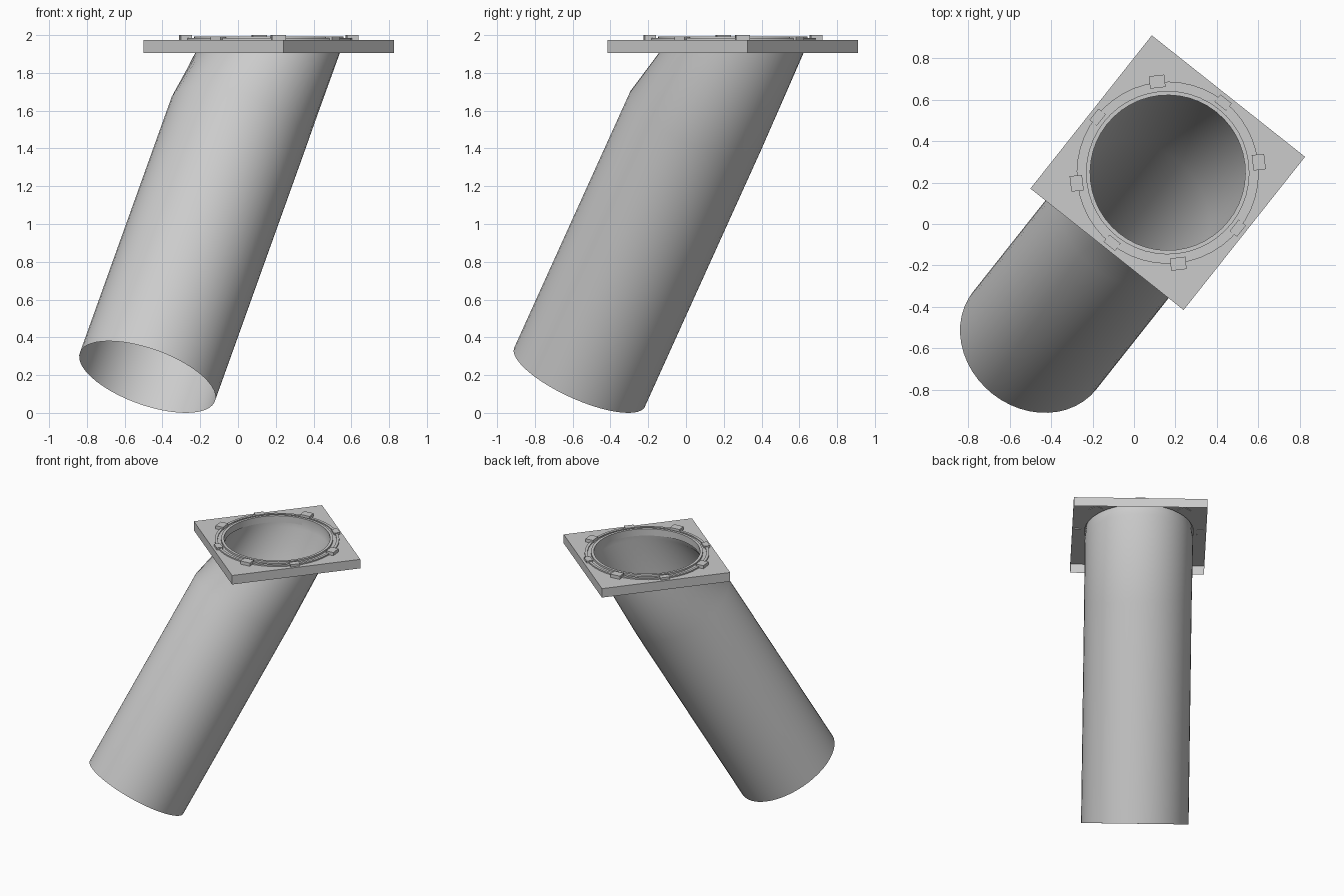
import bpy, bmesh, math
from mathutils import Vector, Matrix

cube = bpy.data.objects.get("Cube")
if cube:
    bpy.data.objects.remove(cube, do_unlink=True)

grey = bpy.data.materials.new("plain_grey")
grey.use_nodes = True
COLOUR = (0.6, 0.6, 0.6, 1)
grey.diffuse_color = COLOUR
grey.node_tree.nodes["Principled BSDF"].inputs["Base Color"].default_value = COLOUR

# Local frame: x runs along the lean of the pipe, origin under the plate centre
TURN = math.radians(51.6)
FRAME = Matrix.Translation((0.163, 0.248, 0)) @ Matrix.Rotation(TURN, 4, "Z")
TILT = math.radians(30)
SEG = 48
ANGLES = [2 * math.pi * i / SEG for i in range(SEG)]


def finish(name, bm):
    mesh = bpy.data.meshes.new(name)
    bm.to_mesh(mesh)
    bm.free()
    mesh.materials.append(grey)
    obj = bpy.data.objects.new(name, mesh)
    obj.matrix_world = FRAME
    bpy.context.collection.objects.link(obj)
    bpy.ops.object.select_all(action="DESELECT")
    obj.select_set(True)
    bpy.context.view_layer.objects.active = obj
    bpy.ops.object.shade_smooth_by_angle(angle=math.radians(35))
    return obj


def loft(name, rings):
    """Skin a list of closed rings, ordered so that faces point outward."""
    bm = bmesh.new()
    rows = [[bm.verts.new(p) for p in ring] for ring in rings]
    for low, high in zip(rows, rows[1:]):
        for i in range(SEG):
            j = (i + 1) % SEG
            bm.faces.new((low[i], low[j], high[j], high[i]))
    return finish(name, bm)


def circle(radius, z, shift=0):
    return [Vector((shift + radius * math.cos(a), radius * math.sin(a), z)) for a in ANGLES]


def square(half, z):
    ring = []
    for a in ANGLES:
        c, s = math.cos(a), math.sin(a)
        k = half / max(abs(c), abs(s))
        ring.append(Vector((k * c, k * s, z)))
    return ring


# Leaning pipe: square-cut lower end, upper end eased into the round opening
def tilted(shift, z, radius=0.38):
    spin = Matrix.Translation((shift, 0, z)) @ Matrix.Rotation(TILT, 4, "Y")
    return [spin @ p for p in circle(radius, 0)]


loft("leaning_pipe", [
    tilted(-1.035, 0.19), tilted(-0.255, 1.54),
    circle(0.383, 1.905, -0.011), circle(0.375, 1.972)])

# Square mounting plate: top sheet and skirt, open underneath
HALF = 0.4725
loft("mounting_plate", [square(HALF, 1.905), square(HALF, 1.975), circle(0.385, 1.975)])

# Raised double rim around the opening
rim = [(0.44, 1.975), (0.44, 1.985), (0.42, 1.985), (0.42, 1.978),
       (0.395, 1.978), (0.395, 1.992), (0.375, 1.992), (0.375, 1.94)]
loft("opening_rim", [circle(r, z) for r, z in rim])

# Eight clips around the rim, alternating tall and low
for k in range(8):
    tall = k % 2
    size = (0.06, 0.075, 0.03) if tall else (0.045, 0.07, 0.022)
    bm = bmesh.new()
    place = (Matrix.Rotation(k * math.pi / 4, 4, "Z")
             @ Matrix.Translation((0.443 if tall else 0.432, 0, 1.97 + size[2] / 2))
             @ Matrix.Diagonal((*size, 1)))
    bmesh.ops.create_cube(bm, size=1, matrix=place)
    finish(f"rim_clip_{k + 1}", bm)
